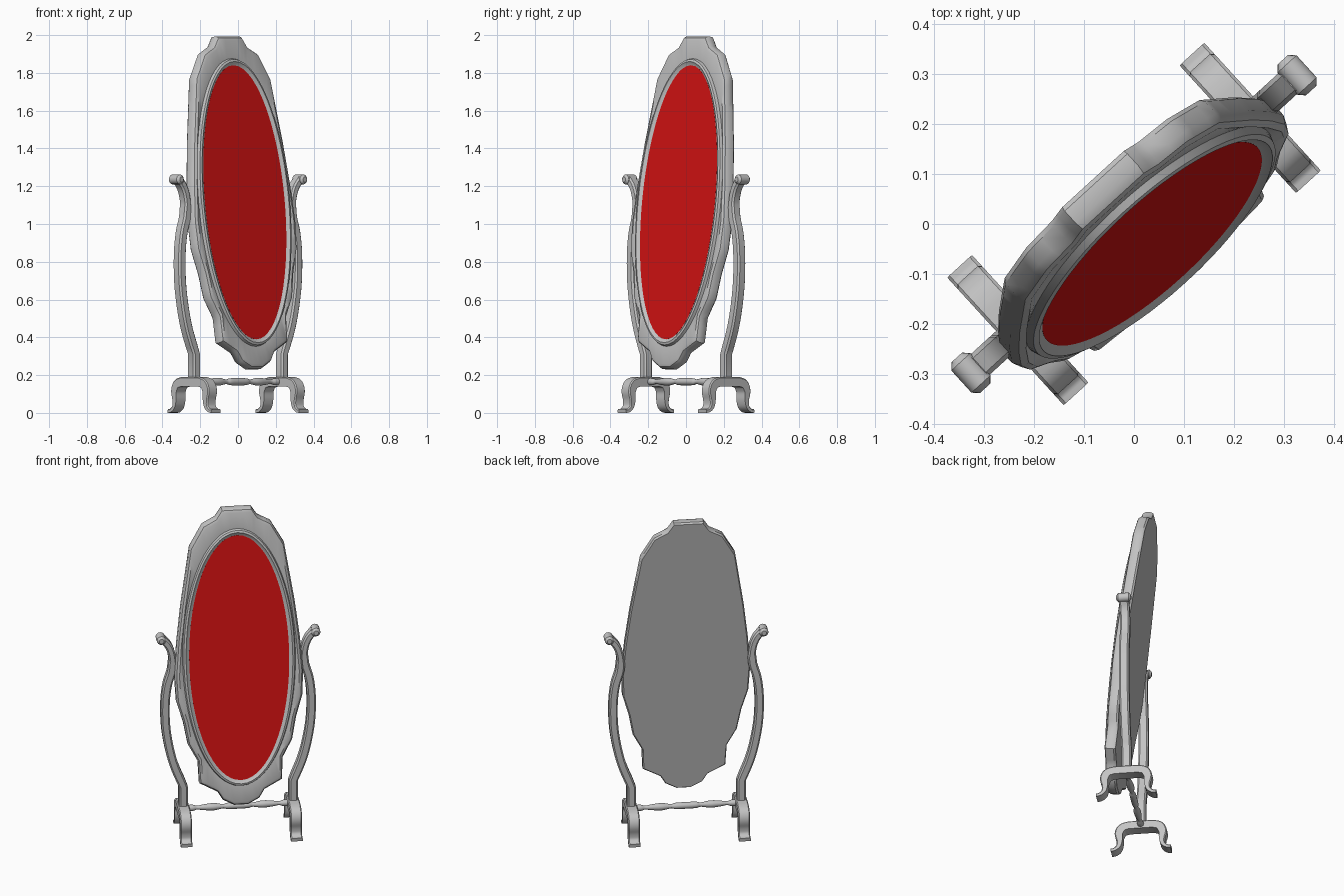
import bpy, bmesh, math
from mathutils import Matrix, Vector

old = bpy.data.objects.get("Cube")
if old:
    bpy.data.objects.remove(old, do_unlink=True)

TURN = Matrix.Rotation(math.radians(42.4), 4, 'Z')
TILT = Matrix.Translation((0, -0.053, 1.115)) @ Matrix.Rotation(math.radians(-7), 4, 'X')


def material(name, rgb):
    m = bpy.data.materials.new(name)
    m.use_nodes = True
    m.diffuse_color = (*rgb, 1)
    m.node_tree.nodes["Principled BSDF"].inputs["Base Color"].default_value = (*rgb, 1)
    return m


GREY = material("pale grey", (0.55, 0.55, 0.55))
RED = material("red", (0.66, 0.006, 0.006))


def loft(name, rings, mat, place, cap_start=True, cap_end=True, angle=35):
    """Skin a list of equal-length rings of points into one object."""
    bm = bmesh.new()
    rows = [[bm.verts.new(p) for p in ring] for ring in rings]
    for a, b in zip(rows, rows[1:]):
        for i in range(len(a)):
            j = (i + 1) % len(a)
            bm.faces.new((a[i], a[j], b[j], b[i]))
    if cap_start:
        bm.faces.new(rows[0])
    if cap_end:
        bm.faces.new(rows[-1])
    bmesh.ops.recalc_face_normals(bm, faces=bm.faces)
    mesh = bpy.data.meshes.new(name)
    bm.to_mesh(mesh)
    bm.free()
    mesh.materials.append(mat)
    obj = bpy.data.objects.new(name, mesh)
    bpy.context.collection.objects.link(obj)
    obj.matrix_world = TURN @ place
    bpy.context.view_layer.objects.active = obj
    bpy.ops.object.select_all(action='DESELECT')
    obj.select_set(True)
    bpy.ops.object.shade_smooth_by_angle(angle=math.radians(angle))
    return obj


def smooth_path(points, steps=4):
    """Catmull-Rom curve through 2D points."""
    p = [Vector(q) for q in points]
    p = [2 * p[0] - p[1]] + p + [2 * p[-1] - p[-2]]
    out = []
    for a, b, c, d in zip(p, p[1:], p[2:], p[3:]):
        for k in range(steps):
            t = k / steps
            out.append(0.5 * (2 * b + (c - a) * t + (2 * a - 5 * b + 4 * c - d) * t * t
                              + (3 * b - a - 3 * c + d) * t ** 3))
    return out + [p[-2]]


def normals(path):
    """Unit side vector at each point of a 2D path."""
    out = []
    for i in range(len(path)):
        d = (path[min(i + 1, len(path) - 1)] - path[max(i - 1, 0)]).normalized()
        out.append(Vector((-d.y, d.x)))
    return out


# Mirror frame: scalloped outline blended into an oval rim
half = [(0.085, 0.888), (0.12, 0.835), (0.195, 0.795), (0.27, 0.665), (0.325, 0.32),
        (0.352, 0.1), (0.368, -0.1), (0.36, -0.25), (0.322, -0.38), (0.298, -0.51),
        (0.242, -0.615), (0.236, -0.745), (0.135, -0.8), (0.105, -0.85), (0.04, -0.885)]
corners = half + [(-s, t) for s, t in reversed(half)]
outline = []
for a, b in zip(corners, corners[1:] + corners[:1]):
    a, b = Vector(a), Vector(b)
    n = max(1, round((b - a).length / 0.04))
    outline += [a.lerp(b, k / n) for k in range(n)]


def edge_ring(inset, depth):
    return [(p.x * (1 - inset / 0.368), -depth, p.y * (1 - inset / 0.888)) for p in outline]


def oval_ring(grow, depth):
    w, h = 0.285 + grow, 0.73 + grow
    ring = []
    for p in outline:
        f = math.atan2(p.y / h, p.x / w)
        ring.append((w * math.cos(f), -depth, h * math.sin(f)))
    return ring


loft("mirror_frame", [
    edge_ring(0.008, -0.068), edge_ring(0, -0.058), edge_ring(0, -0.025),
    edge_ring(0.01, -0.008), edge_ring(0.025, -0.002), oval_ring(0.038, -0.008),
    oval_ring(0.032, 0.008), oval_ring(0.02, 0.012), oval_ring(0.01, 0.004),
    oval_ring(0, 0)], GREY, TILT, cap_end=False)

# Mirror glass: flat oval plate
loft("mirror_glass", [oval_ring(0.001, -0.004), oval_ring(0.001, 0.001)], RED, TILT)


def lathe_ring(axis, at, radius, centre=(0, 0, 0), sides=16):
    ring = []
    for k in range(sides):
        f = 2 * math.pi * k / sides
        c, s = radius * math.cos(f), radius * math.sin(f)
        p = (at, c, s) if axis == 'X' else (c, at, s)
        ring.append(Vector(centre) + Vector(p))
    return ring


post_path = smooth_path([(0.315, 0.31), (0.375, 0.47), (0.412, 0.66), (0.418, 0.83),
                         (0.405, 0.95), (0.38, 1.04), (0.378, 1.12), (0.398, 1.19),
                         (0.435, 1.238)])
post_path = [Vector((0.315, 0.17))] + post_path
foot_half = smooth_path([(0.07, 0.165), (0.108, 0.152), (0.126, 0.115), (0.122, 0.07),
                         (0.128, 0.034), (0.15, 0.014), (0.172, 0.01)])
foot_path = [Vector((-p.x, p.y)) for p in reversed(foot_half)] + foot_half
IDENT = Matrix.Identity(4)

for side, word in ((1, "left"), (-1, "right")):
    # Curved post with chamfered section
    rings = []
    for p, n in zip(post_path, normals(post_path)):
        hs = 0.025 if p.y < 1.1 else 0.021
        hn, ch = 0.028, 0.009
        if p.y < 0.32:
            n = Vector((-1, 0))
        section = [(hs, hn - ch), (hs - ch, hn), (ch - hs, hn), (-hs, hn - ch),
                   (-hs, ch - hn), (ch - hs, -hn), (hs - ch, -hn), (hs, ch - hn)]
        rings.append([(side * (p.x + n.x * u), v, p.y + n.y * u) for u, v in section])
    loft(word + "_post", rings, GREY, IDENT)

    # Rolled scroll on top of the post
    roll = [(-0.042, 0.014), (-0.03, 0.026), (0.03, 0.026), (0.042, 0.014)]
    loft(word + "_post_scroll",
         [lathe_ring('Y', y, r, (side * 0.442, 0, 1.236)) for y, r in roll], GREY, IDENT)

    # Arched foot with out-turned toes
    rings = []
    for p, n in zip(foot_path, normals(foot_path)):
        h = 0.01 + 0.015 * min(1, max(0, (p.y - 0.01) / 0.12))
        hw, ch = 0.0335, 0.006
        section = [(h, hw - ch), (h - ch, hw), (-h, hw), (-h, -hw), (h - ch, -hw), (h, ch - hw)]
        rings.append([(side * 0.315 + v, p.x + n.x * u, max(0, p.y + n.y * u))
                      for u, v in section])
    loft(word + "_foot", rings, GREY, IDENT)

# Turned spindle between the feet
turning = [(0.315, 0.018), (0.26, 0.018), (0.235, 0.011), (0.2, 0.016), (0.14, 0.021),
           (0.085, 0.012), (0.06, 0.018), (0.0, 0.019)]
turning = turning + [(-x, r) for x, r in reversed(turning[:-1])]
loft("stretcher_spindle",
     [lathe_ring('X', p.x, p.y, (0, 0, 0.165)) for p in smooth_path(turning, 3)], GREY, IDENT)
